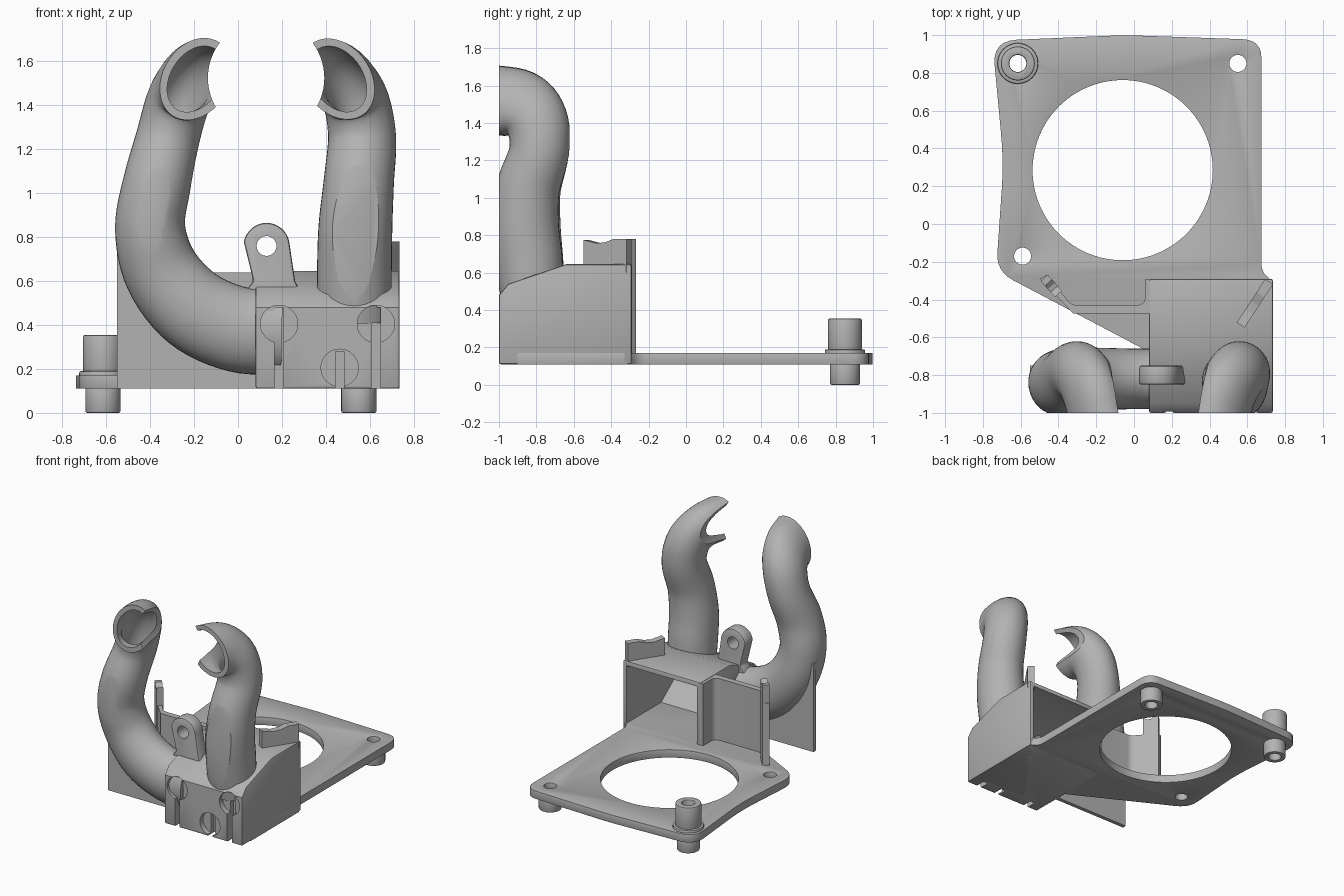
import bpy, bmesh
from math import sin, cos, pi, radians
from mathutils import Vector

old = bpy.data.objects.get("Cube")
if old:
    bpy.data.objects.remove(old)

grey = bpy.data.materials.new("plain grey")
grey.use_nodes = True
COLOR = (0.45, 0.45, 0.45, 1)
grey.diffuse_color = COLOR
grey.node_tree.nodes["Principled BSDF"].inputs["Base Color"].default_value = COLOR


def finish(name, bm):
    bmesh.ops.recalc_face_normals(bm, faces=bm.faces)
    mesh = bpy.data.meshes.new(name)
    bm.to_mesh(mesh)
    bm.free()
    obj = bpy.data.objects.new(name, mesh)
    mesh.materials.append(grey)
    bpy.context.collection.objects.link(obj)
    return obj


def prism(name, pts, axis, lo, hi):
    """Extrude a 2D outline along x (y, z), y (x, z) or z (x, y)."""
    place = {"x": lambda p, d: (d, p[0], p[1]),
             "y": lambda p, d: (p[0], d, p[1]),
             "z": lambda p, d: (p[0], p[1], d)}[axis]
    bm = bmesh.new()
    a = [bm.verts.new(place(p, lo)) for p in pts]
    b = [bm.verts.new(place(p, hi)) for p in pts]
    bm.faces.new(a)
    bm.faces.new(b)
    for i in range(len(pts)):
        j = (i + 1) % len(pts)
        bm.faces.new((a[i], a[j], b[j], b[i]))
    return finish(name, bm)


def disc(x, y, r, n=40):
    return [(x + r * cos(2 * pi * i / n), y + r * sin(2 * pi * i / n)) for i in range(n)]


def rect(x0, y0, x1, y1):
    return [(x0, y0), (x1, y0), (x1, y1), (x0, y1)]


def rounded(corners, steps=6):
    """Corners are (x, y, setback); each becomes a quadratic fillet."""
    out = []
    for i, (x, y, r) in enumerate(corners):
        c = Vector((x, y))
        if not r:
            out.append((x, y))
            continue
        p = c + (Vector(corners[i - 1][:2]) - c).normalized() * r
        q = c + (Vector(corners[(i + 1) % len(corners)][:2]) - c).normalized() * r
        for k in range(steps + 1):
            t = k / steps
            out.append(tuple(p * (1 - t) ** 2 + c * 2 * t * (1 - t) + q * t * t))
    return out


def apply(obj, mod):
    bpy.context.view_layer.objects.active = obj
    bpy.ops.object.modifier_apply(modifier=mod.name)


def boolean(obj, tool, op="DIFFERENCE"):
    mod = obj.modifiers.new("cut", "BOOLEAN")
    mod.operation, mod.solver, mod.object = op, "EXACT", tool
    apply(obj, mod)
    bpy.data.objects.remove(tool)


def bevel(obj, width):
    mod = obj.modifiers.new("soft edge", "BEVEL")
    mod.width, mod.segments, mod.angle_limit = width, 2, radians(50)
    apply(obj, mod)


def smooth(obj, angle=35):
    bpy.ops.object.select_all(action="DESELECT")
    obj.select_set(True)
    bpy.context.view_layer.objects.active = obj
    bpy.ops.object.shade_smooth_by_angle(angle=radians(angle))


def sweep(name, path, inset=0.0, sub=6, n=40):
    """Elliptical tube through stations (x, y, z, side radius, depth radius)."""
    P = [Vector(p) for p in path]
    P = [P[0] * 2 - P[1]] + P + [P[-1] * 2 - P[-2]]
    line = []
    for i in range(1, len(P) - 2):
        a, b, c, d = P[i - 1:i + 3]
        for k in range(sub):
            t = k / sub
            line.append((b * 2 + (c - a) * t + (a * 2 - b * 5 + c * 4 - d) * t ** 2
                         + (b * 3 - a - c * 3 + d) * t ** 3) / 2)
    line.append(P[-2])
    bm, rings, u = bmesh.new(), [], Vector((0, 1, 0))
    for i, s in enumerate(line):
        before, after = line[max(i - 1, 0)], line[min(i + 1, len(line) - 1)]
        t = Vector((after - before)[:3]).normalized()
        u = (u - t * u.dot(t)).normalized()
        v = t.cross(u)
        rings.append([bm.verts.new(Vector(s[:3]) + v * (s[3] - inset) * cos(2 * pi * k / n)
                                   + u * (s[4] - inset) * sin(2 * pi * k / n)) for k in range(n)])
    for a, b in zip(rings, rings[1:]):
        for k in range(n):
            j = (k + 1) % n
            bm.faces.new((a[k], a[j], b[j], b[k]))
    bm.faces.new(rings[0])
    bm.faces.new(rings[-1])
    return finish(name, bm)


# Mounting plate with fan opening and screw holes
plate = prism("mounting_plate", rounded([
    (-0.75, 0.97, 0.13), (-0.05, 1.0, 0.1), (0.675, 0.975, 0.1), (0.675, -0.26, 0.05),
    (0.735, -0.3, 0.03), (0.735, -0.9, 0), (0.085, -0.9, 0), (0.085, -0.68, 0),
    (-0.73, -0.25, 0.1), (-0.69, 0.33, 0.15)]), "z", 0.11, 0.17)
boolean(plate, prism("fan_hole", disc(-0.06, 0.285, 0.477, 96), "z", 0, 1))
for x, y in ((0.55, 0.85), (-0.59, -0.17), (-0.615, 0.85)):
    boolean(plate, prism("screw_hole", disc(x, y, 0.045), "z", 0, 1))
bevel(plate, 0.01)
smooth(plate)

# Hollow pins below the plate and the standoff above it
def sleeve(name, x, y, r, lo, hi):
    obj = prism(name, disc(x, y, r), "z", lo, hi)
    boolean(obj, prism("bore", disc(x, y, 0.045), "z", lo - 0.1, hi + 0.1))
    bevel(obj, 0.008)
    smooth(obj)

sleeve("left_pin", 0.55, 0.85, 0.08, 0, 0.12)
sleeve("right_pin", -0.615, 0.85, 0.08, 0, 0.12)
sleeve("standoff", -0.615, 0.85, 0.09, 0.15, 0.355)
sleeve("standoff_collar", -0.615, 0.85, 0.108, 0.15, 0.19)

# Duct box, open at the back, with keyhole slots in the front
box = prism("duct_box", [(-1, 0.11), (-0.29, 0.11), (-0.29, 0.645), (-0.64, 0.645),
                         (-0.95, 0.54), (-1, 0.48)], "x", 0.08, 0.735)
bevel(box, 0.01)
boolean(box, prism("cavity", [(-0.2, 0.165), (-0.2, 0.61), (-0.64, 0.61), (-0.88, 0.5),
                              (-0.88, 0.3), (-0.7, 0.165)], "x", 0.11, 0.705))
for x, z in ((0.187, 0.405), (0.628, 0.405), (0.463, 0.205)):
    boolean(box, prism("recess", disc(x, z, 0.085), "y", -1.1, -0.96))
    boolean(box, prism("slot", rect(x - 0.02, 0, x + 0.02, z + 0.075), "y", -1.1, -0.92))
smooth(box)

# Stepped side wall behind the right tube
wall = prism("side_wall", rounded([
    (0.1, -0.29, 0), (0.06, -0.29, 0), (0.06, -0.43, 0.05), (-0.33, -0.43, 0.03),
    (-0.46, -0.27, 0), (-0.5, -0.29, 0), (-0.32, -0.475, 0), (0.1, -0.475, 0)]),
    "z", 0.15, 0.64)
smooth(wall)

# Locating tabs with a dipped top edge
def tab(name, start, end, low):
    a, b = Vector(start), Vector(end)
    size = (b - a).length
    obj = prism(name, [(0, low), (size, low), (size, 0.78), (size * 0.7, 0.78),
                       (size * 0.5, 0.762), (size * 0.3, 0.757), (0, 0.775)], "y", -0.025, 0.025)
    obj.location = (a.x, a.y, 0)
    obj.rotation_euler.z = (b - a).angle_signed(Vector((1, 0)))

tab("left_tab", (0.565, -0.535), (0.715, -0.305), 0.6)
tab("right_tab", (-0.4, -0.37), (-0.475, -0.285), 0.16)

# Web under the right tube
prism("support_web", [(-0.55, 0.11), (0.1, 0.11), (0.1, 0.4), (-0.2, 0.5),
                      (-0.4, 0.78), (-0.55, 0.78)], "y", -0.78, -0.75)

# Screw lug
lug = prism("screw_lug", [(0.13 + 0.105 * cos(radians(a)), 0.76 + 0.105 * sin(radians(a)))
                          for a in range(10, 171, 10)]
            + [(0.07, 0.6), (0.03, 0.55), (0.3, 0.52), (0.26, 0.6)], "y", -0.85, -0.75)
bevel(lug, 0.012)
boolean(lug, prism("lug_hole", disc(0.13, 0.76, 0.045), "y", -1, -0.5))
smooth(lug)

# Curved air tubes, flattened front and back, hollow, with scooped mouths
tubes = {
    "right_tube": [(0.2, -0.82, 0.37, 0.195, 0.16), (0, -0.82, 0.38, 0.195, 0.16),
                   (-0.2, -0.82, 0.47, 0.19, 0.165), (-0.345, -0.82, 0.64, 0.175, 0.165),
                   (-0.4, -0.84, 0.84, 0.16, 0.17), (-0.37, -0.84, 1.04, 0.155, 0.17),
                   (-0.32, -0.785, 1.25, 0.145, 0.16), (-0.275, -0.8, 1.41, 0.145, 0.17),
                   (-0.225, -0.89, 1.5, 0.145, 0.19), (-0.18, -1.05, 1.525, 0.15, 0.195)],
    "left_tube": [(0.53, -0.82, 0.42, 0.17, 0.16), (0.53, -0.84, 0.65, 0.17, 0.18),
                  (0.535, -0.86, 0.85, 0.168, 0.18), (0.55, -0.845, 1.05, 0.16, 0.17),
                  (0.565, -0.785, 1.25, 0.155, 0.16), (0.54, -0.8, 1.41, 0.15, 0.17),
                  (0.49, -0.89, 1.5, 0.145, 0.19), (0.44, -1.05, 1.525, 0.15, 0.195)],
}
for name, path in tubes.items():
    tube = sweep(name, path)
    boolean(tube, prism("trim", rect(-1, -1, 1, -0.622), "z", 0, 2), "INTERSECT")
    bore = sweep("bore", path[-5:], 0.035)
    boolean(bore, prism("bore_trim", rect(-1, -1.2, 1, -0.645), "z", 0, 2), "INTERSECT")
    boolean(tube, bore)
    boolean(tube, prism("scoop", disc(0.128, 1.525, 0.265, 64), "y", -1.1, -0.6))
    smooth(tube, 30)
